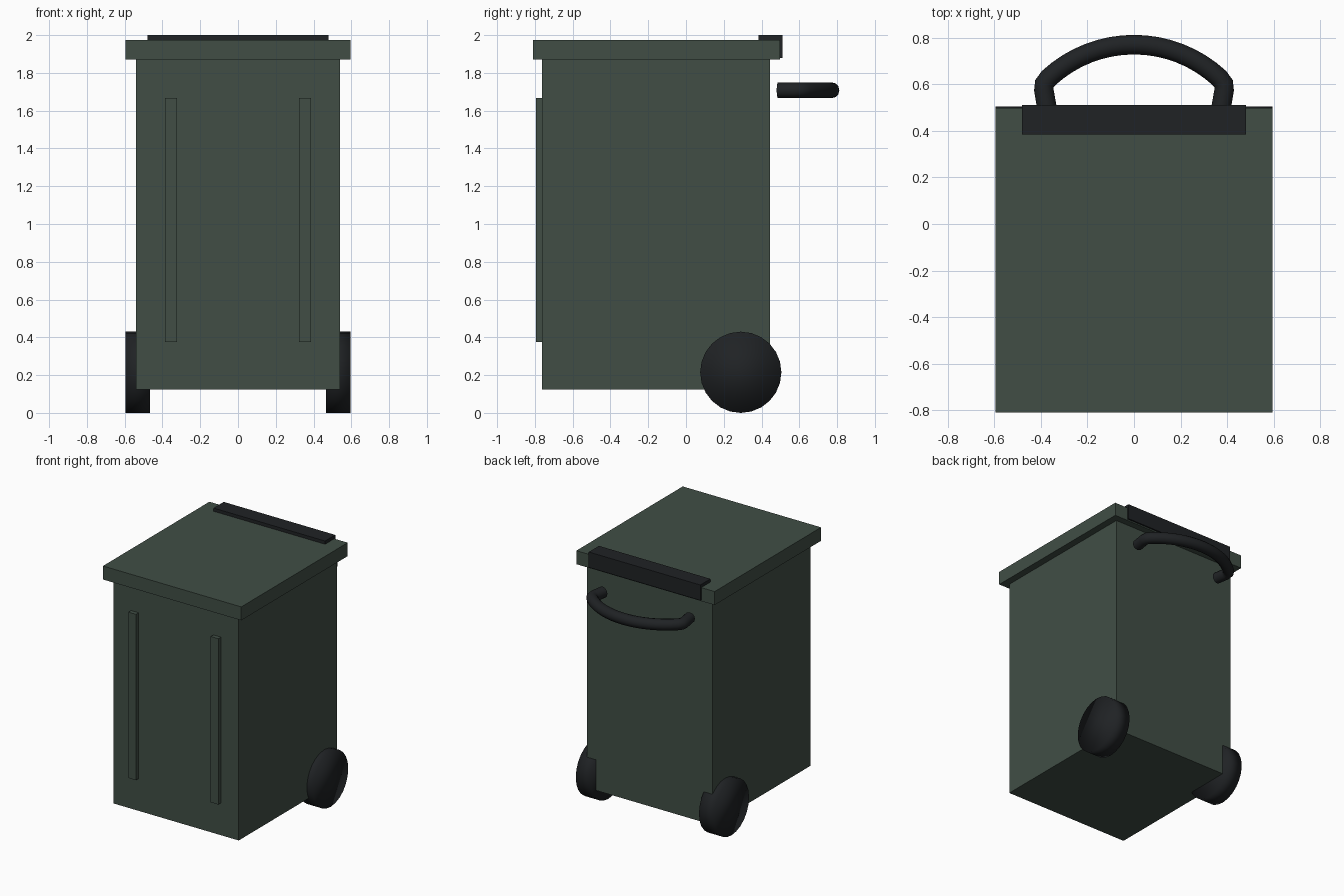
import bpy, math

if "Cube" in bpy.data.objects:
    bpy.data.objects.remove(bpy.data.objects["Cube"])


def material(name, rgb):
    m = bpy.data.materials.new(name)
    m.diffuse_color = (*rgb, 1)
    m.use_nodes = True
    m.node_tree.nodes["Principled BSDF"].inputs["Base Color"].default_value = m.diffuse_color
    return m


green = material("green_plastic", (0.052, 0.076, 0.060))
black = material("black_rubber", (0.014, 0.016, 0.018))


def box(name, x, y, z, mat):
    # x, y, z are (min, max) pairs
    bpy.ops.mesh.primitive_cube_add(size=1, location=[sum(r) / 2 for r in (x, y, z)])
    ob = bpy.context.object
    ob.name = name
    ob.scale = [r[1] - r[0] for r in (x, y, z)]
    bpy.ops.object.transform_apply(location=False, rotation=False, scale=True)
    ob.data.materials.append(mat)
    return ob


# Bin body, lid and hinge cover
box("bin_body", (-0.54, 0.54), (-0.762, 0.445), (0.125, 1.87), green)
box("lid", (-0.595, 0.595), (-0.81, 0.498), (1.87, 1.975), green)
box("hinge_cover", (-0.48, 0.48), (0.385, 0.51), (1.88, 2.0), black)

# Front ribs and rear wheels, one per side
for side, s in (("left", -1), ("right", 1)):
    rib_x = sorted((s * 0.322, s * 0.387))
    box(f"front_rib_{side}", rib_x, (-0.795, -0.755), (0.376, 1.666), green)

    bpy.ops.mesh.primitive_cylinder_add(
        vertices=24, radius=0.215, depth=0.13,
        location=(s * 0.53, 0.29, 0.215), rotation=(0, math.pi / 2, 0))
    wheel = bpy.context.object
    wheel.name = f"wheel_{side}"
    wheel.data.materials.append(black)
    bpy.ops.object.shade_smooth()

# Bowed pull handle: a short leg at each end joined by a shallow arc
R, half = 0.54, math.asin(0.365 / 0.54)
arc = [(R * math.sin(a), 0.77 - R + R * math.cos(a))
       for a in (half * (i / 8 - 1) for i in range(17))]
leg = [(-0.372, 0.487), (-0.387, 0.575), (-0.385, 0.603)]
path = leg + arc + [(-x, y) for x, y in reversed(leg)]
curve = bpy.data.curves.new("handle", "CURVE")
curve.dimensions = "3D"
curve.bevel_depth = 0.042
curve.bevel_resolution = 4
curve.use_fill_caps = True
spline = curve.splines.new("POLY")
spline.points.add(len(path) - 1)
for p, (x, y) in zip(spline.points, path):
    p.co = (x, y, 1.708, 1)
handle = bpy.data.objects.new("handle", curve)
bpy.context.collection.objects.link(handle)
curve.materials.append(black)
bpy.ops.object.select_all(action="DESELECT")
handle.select_set(True)
bpy.context.view_layer.objects.active = handle
bpy.ops.object.convert(target="MESH")
bpy.ops.object.shade_smooth_by_angle(angle=math.radians(50))
